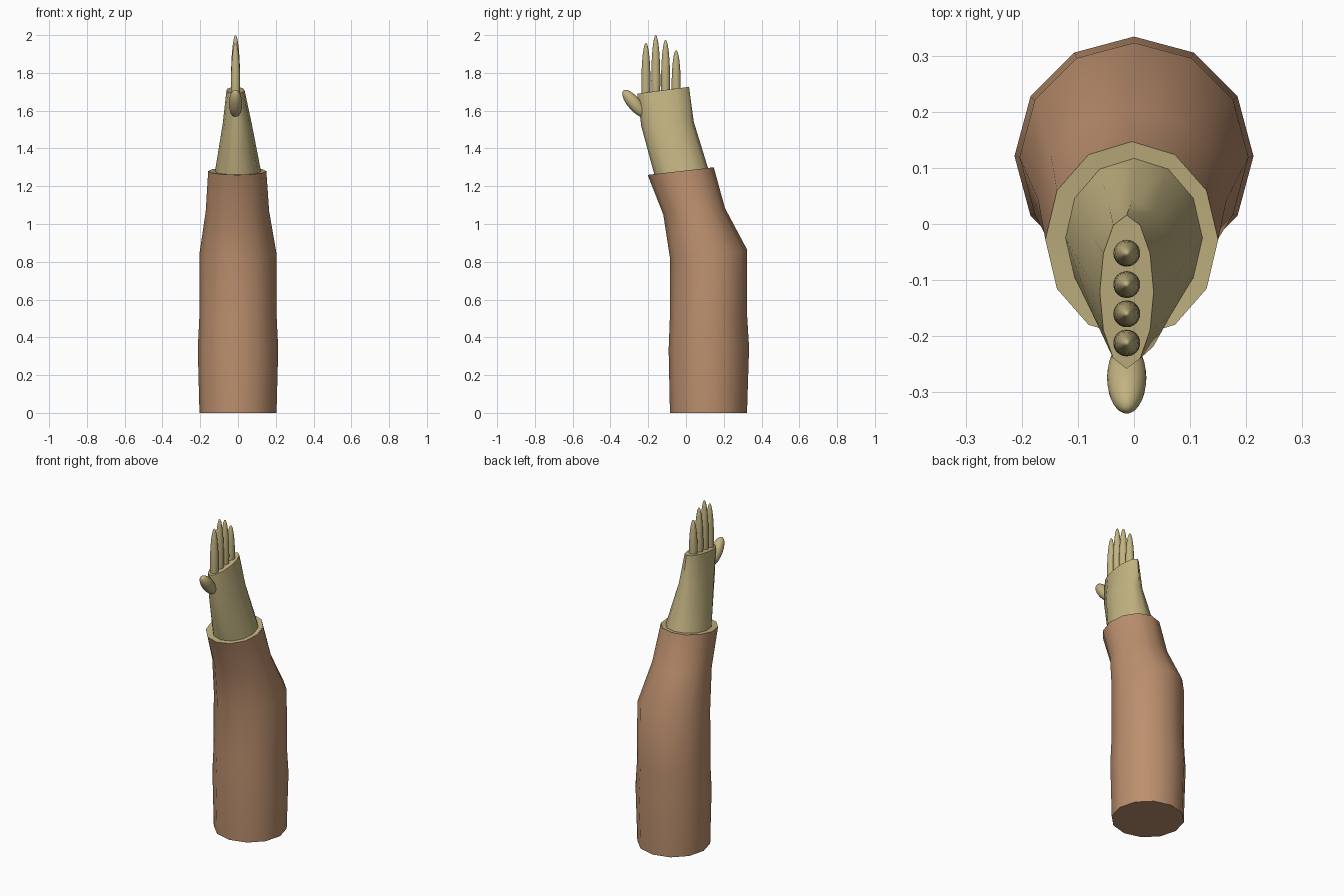
import bpy, bmesh, math
from mathutils import Vector

if "Cube" in bpy.data.objects:
    bpy.data.objects.remove(bpy.data.objects["Cube"])


def material(name, rgb):
    m = bpy.data.materials.new(name)
    m.diffuse_color = (*rgb, 1)
    m.use_nodes = True
    m.node_tree.nodes["Principled BSDF"].inputs["Base Color"].default_value = m.diffuse_color
    return m


SLEEVE = material("brown cloth", (0.50, 0.275, 0.155))
SKIN = material("pale olive skin", (0.54, 0.45, 0.22))


def loft(name, rings, mat, cap_start, cap_end, sides=12):
    """Rings are (centre x, y, z, radius x, radius y, rise towards the back)."""
    bm = bmesh.new()
    loops = []
    for x, y, z, rx, ry, rise in rings:
        loop = []
        for i in range(sides):
            a = 2 * math.pi * i / sides
            c, s = math.cos(a), math.sin(a)
            loop.append(bm.verts.new((x + rx * c, y + ry * s, z + rise * s)))
        loops.append(loop)
    for lo, hi in zip(loops, loops[1:]):
        for i in range(sides):
            j = (i + 1) % sides
            bm.faces.new((lo[i], lo[j], hi[j], hi[i]))
    if cap_start:
        bm.faces.new(loops[0][::-1])
    if cap_end:
        bm.faces.new(loops[-1])
    me = bpy.data.meshes.new(name)
    bm.to_mesh(me)
    bm.free()
    ob = bpy.data.objects.new(name, me)
    bpy.context.collection.objects.link(ob)
    finish(ob, mat)
    return ob


def finish(ob, mat):
    ob.data.materials.append(mat)
    bpy.ops.object.select_all(action='DESELECT')
    ob.select_set(True)
    bpy.context.view_layer.objects.active = ob
    bpy.ops.object.shade_smooth_by_angle(angle=math.radians(50))


def ellipsoid(name, loc, radii, tilt=0):
    bpy.ops.mesh.primitive_uv_sphere_add(segments=24, ring_count=16,
                                         location=loc, rotation=(tilt, 0, 0))
    ob = bpy.context.object
    ob.name = name
    ob.scale = radii
    bpy.ops.object.transform_apply(location=False, rotation=False, scale=True)
    finish(ob, SKIN)


# Forearm sleeve, bending forward towards the wrist
rim = (-0.004, -0.028, 1.28, 0.154, 0.175, 0.02)
loft("sleeve", [
    (0, 0.119, 0.0, 0.204, 0.204, 0),
    (0, 0.121, 0.34, 0.213, 0.213, 0.005),
    (0, 0.119, 0.50, 0.205, 0.205, 0.01),
    (0, 0.119, 0.843, 0.204, 0.204, 0.022),
    (-0.003, 0.043, 1.067, 0.168, 0.163, 0.018),
    rim], SLEEVE, True, False)

# Wrist ledge and flat palm, narrowing upward
loft("hand", [
    rim,
    (0, -0.025, 1.278, 0.122, 0.142, 0.017),
    (-0.004, -0.098, 1.53, 0.077, 0.139, 0.012),
    (-0.013, -0.121, 1.708, 0.048, 0.137, 0.018)], SKIN, False, True)

# Fingers: position along the palm, middle height, tip height
for i, (y, mid, tip) in enumerate([(-0.212, 1.745, 1.96), (-0.16, 1.76, 2.0),
                                   (-0.108, 1.755, 1.975), (-0.052, 1.735, 1.92)]):
    ellipsoid(f"finger_{i + 1}", (-0.013, y, mid), (0.024, 0.024, tip - mid))

# Thumb leaning forward
ellipsoid("thumb", (-0.013, -0.274, 1.638), (0.035, 0.035, 0.09), math.radians(40))
